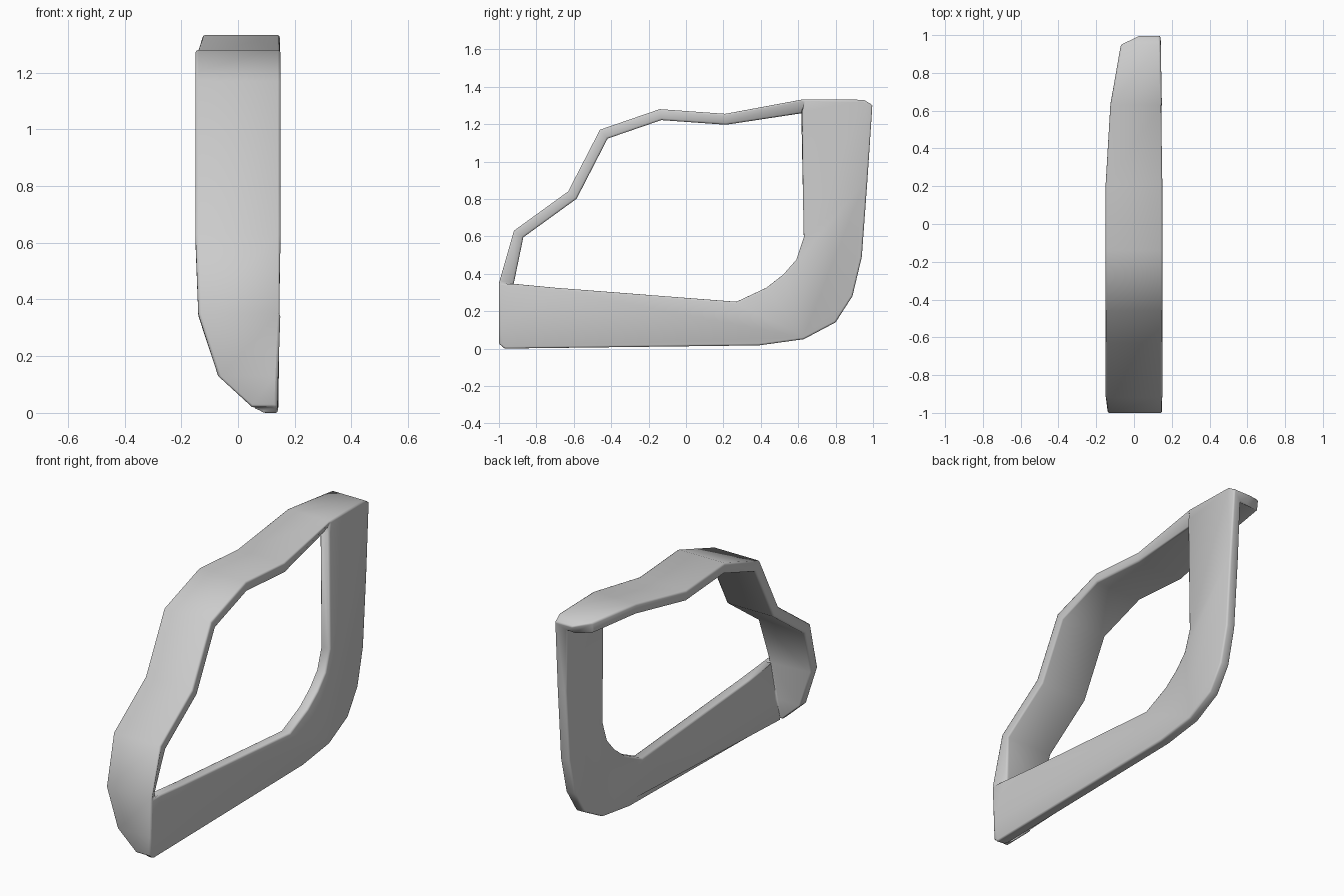
import bpy, bmesh

if "Cube" in bpy.data.objects:
    bpy.data.objects.remove(bpy.data.objects["Cube"])

# Ribbon stations along the front and top: y, z, left edge x, right edge x
ribbon = [
    (-1.00, 0.02, 0.05, 0.137), (-1.00, 0.13, -0.07, 0.142),
    (-1.00, 0.35, -0.14, 0.15), (-0.92, 0.63, -0.15, 0.15),
    (-0.63, 0.84, -0.15, 0.15), (-0.46, 1.17, -0.15, 0.15),
    (-0.14, 1.28, -0.15, 0.15), (0.21, 1.255, -0.15, 0.15),
    (0.63, 1.333, -0.125, 0.148), (0.95, 1.33, -0.07, 0.143),
    (1.00, 1.30, 0.03, 0.138),
]
# L-shaped side panel: outer curve (top back to bottom front), then window edge
outer = [(0.97, 0.90), (0.94, 0.49), (0.89, 0.28), (0.80, 0.14), (0.63, 0.05),
         (0.39, 0.017), (-0.97, 0.0)]
inner = [(-0.91, 0.345), (-0.70, 0.325), (0.27, 0.25), (0.43, 0.325),
         (0.52, 0.395), (0.59, 0.475), (0.63, 0.595), (0.62, 1.27)]

bm = bmesh.new()
left = [bm.verts.new((x, y, z)) for y, z, x, _ in ribbon]
right = [bm.verts.new((x, y, z)) for y, z, _, x in ribbon]
for i in range(len(ribbon) - 1):
    bm.faces.new((left[i], right[i], right[i + 1], left[i + 1]))

# Side panel shares its front and top edges with the ribbon
out_v = [bm.verts.new((0.143, y, z)) for y, z in outer]
in_v = [bm.verts.new((0.145, y, z)) for y, z in inner]
bm.faces.new(right[8:11] + out_v + right[0:3] + in_v)
bmesh.ops.recalc_face_normals(bm, faces=bm.faces[:])
bm.faces.ensure_lookup_table()
if bm.faces[0].normal.y > 0:
    bmesh.ops.reverse_faces(bm, faces=bm.faces[:])

mesh = bpy.data.meshes.new("window_frame_shell")
bm.to_mesh(mesh)
bm.free()
frame = bpy.data.objects.new("window_frame_shell", mesh)
bpy.context.collection.objects.link(frame)

# Wall thickness inward, then softened edges
wall = frame.modifiers.new("wall", 'SOLIDIFY')
wall.thickness = 0.058
wall.offset = -1
wall.use_even_offset = True
soft = frame.modifiers.new("soft_edges", 'BEVEL')
soft.width = 0.014
soft.segments = 2
soft.limit_method = 'ANGLE'
soft.angle_limit = 0.9

bpy.context.view_layer.objects.active = frame
frame.select_set(True)
bpy.ops.object.shade_smooth_by_angle(angle=1.0)
